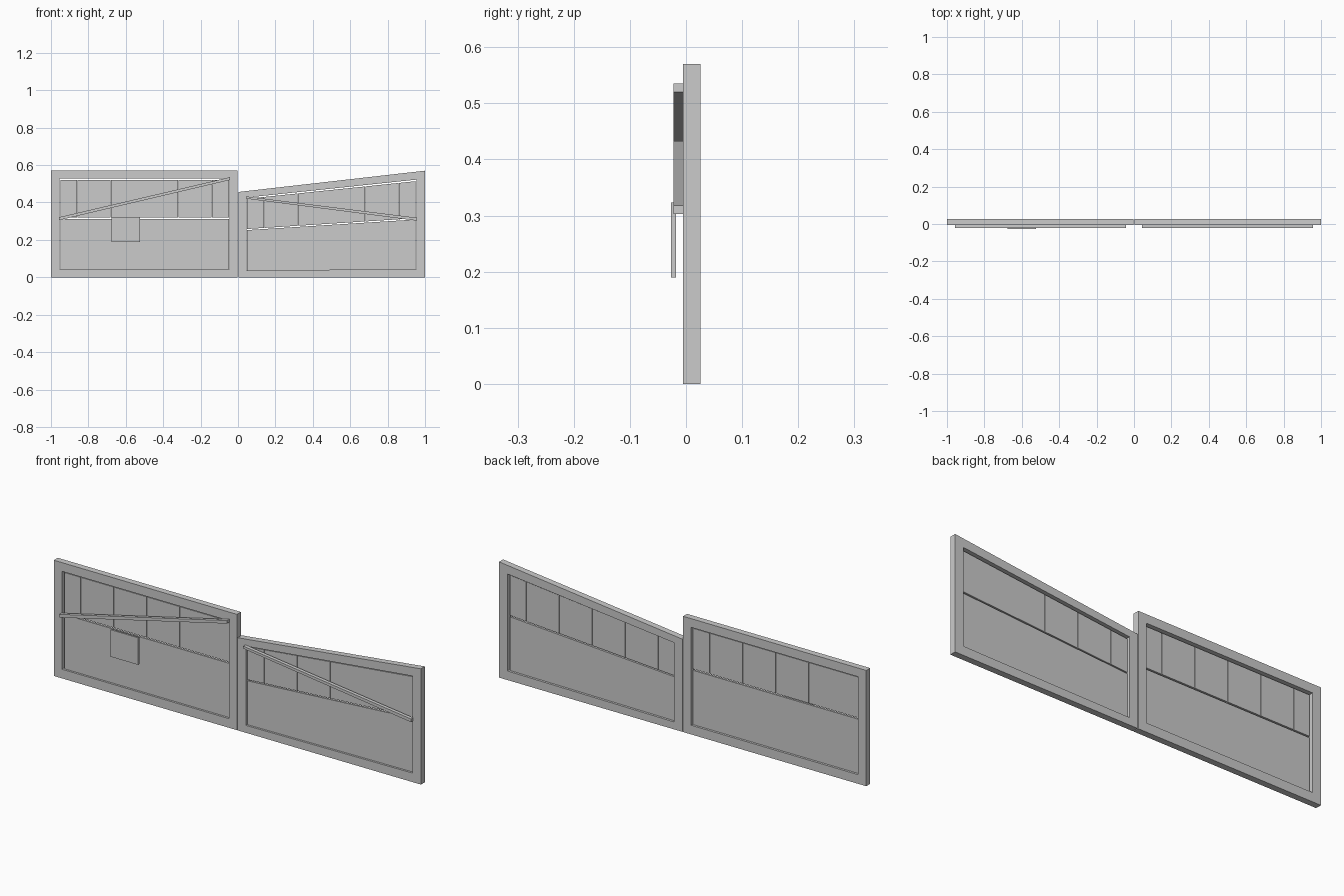
import bpy, bmesh

if "Cube" in bpy.data.objects:
    bpy.data.objects.remove(bpy.data.objects["Cube"])

grey = bpy.data.materials.new("plain_grey")
grey.diffuse_color = (0.6, 0.6, 0.6, 1)
grey.use_nodes = True
grey.node_tree.nodes["Principled BSDF"].inputs["Base Color"].default_value = grey.diffuse_color


def prism(name, outline, y0, y1, place=lambda x, z: (x, z)):
    """Extrude an x-z outline from y0 to y1, after placing each point."""
    bm = bmesh.new()
    pts = [place(x, z) for x, z in outline]
    front = [bm.verts.new((x, y0, z)) for x, z in pts]
    back = [bm.verts.new((x, y1, z)) for x, z in pts]
    bm.faces.new(front)
    bm.faces.new(back[::-1])
    n = len(pts)
    for i in range(n):
        j = (i + 1) % n
        bm.faces.new((front[j], front[i], back[i], back[j]))
    bmesh.ops.recalc_face_normals(bm, faces=bm.faces)
    mesh = bpy.data.meshes.new(name)
    bm.to_mesh(mesh)
    bm.free()
    mesh.materials.append(grey)
    obj = bpy.data.objects.new(name, mesh)
    bpy.context.collection.objects.link(obj)


def rect(x0, x1, z0, z1):
    return [(x0, z0), (x1, z0), (x1, z1), (x0, z1)]


def left_leaf(x, z):
    return -x, z


def right_leaf(x, z):
    # the right leaf tapers towards the middle of the gate
    return x, z * (0.8 + 0.2 * x)


FRAME = (-0.005, 0.026)
PANEL = (0.005, 0.015)
IN, OUT = 0.046, 0.955      # inside edges of the two posts

for side, place in (("left", left_leaf), ("right", right_leaf)):
    # frame posts and rails
    prism(side + "_inner_post", rect(0.002, IN, 0, 0.57), *FRAME, place)
    prism(side + "_outer_post", rect(OUT, 1.0, 0, 0.57), *FRAME, place)
    prism(side + "_top_rail", rect(IN, OUT, 0.527, 0.57), *FRAME, place)
    prism(side + "_bottom_rail", rect(IN, OUT, 0, 0.045), *FRAME, place)

    # solid lower panel
    prism(side + "_lower_panel", rect(IN + 0.003, OUT - 0.007, 0.045, 0.312), *PANEL, place)

    # row of upper boards, split by narrow joints
    cuts = [IN + 0.002, 0.14, 0.32, 0.50, 0.68, 0.86, OUT - 0.006]
    for i, (a, b) in enumerate(zip(cuts, cuts[1:])):
        prism(f"{side}_upper_board_{i + 1}", rect(a + 0.001, b - 0.001, 0.319, 0.519), *PANEL, place)

    # diagonal brace on the front, high at the middle
    brace = [(0.044, 0.52), (0.958, 0.305), (0.958, 0.321), (0.044, 0.535)]
    prism(side + "_brace", brace, -0.022, -0.005, place)

# blank plate in front of the left leaf
prism("notice_plate", rect(-0.675, -0.525, 0.19, 0.323), -0.027, -0.018)
